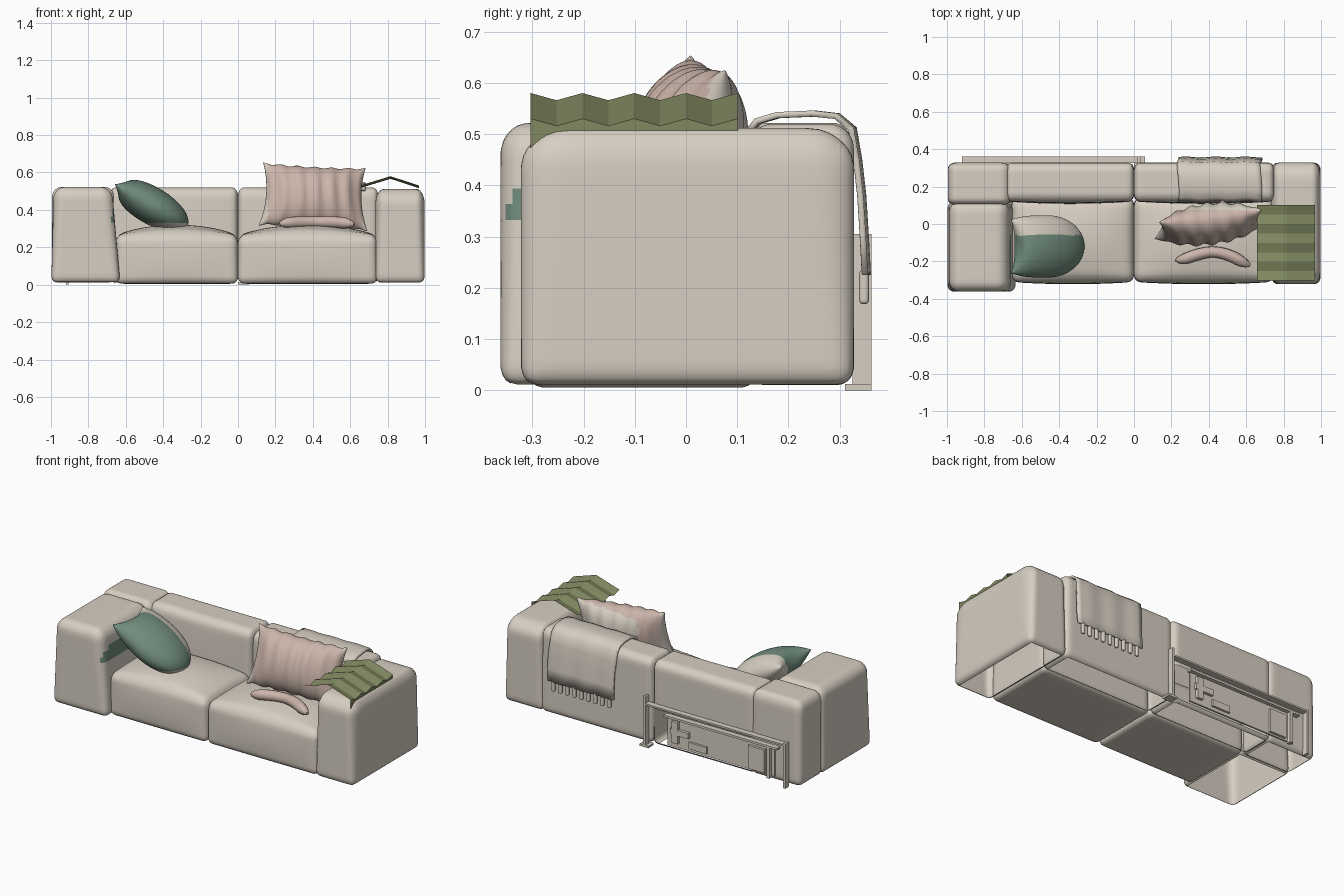
import bpy, bmesh, math
from mathutils import Vector, Matrix, Euler

if "Cube" in bpy.data.objects:
    bpy.data.objects.remove(bpy.data.objects["Cube"])


def material(name, rgb):
    m = bpy.data.materials.new(name)
    m.diffuse_color = (*rgb, 1)
    m.use_nodes = True
    m.node_tree.nodes["Principled BSDF"].inputs["Base Color"].default_value = m.diffuse_color
    return m


CREAM = material("cream fabric", (0.68, 0.62, 0.54))
PINK = material("pink fabric", (0.60, 0.46, 0.40))
GREEN = material("sage fabric", (0.16, 0.26, 0.20))
OLIVE = material("olive fabric", (0.22, 0.25, 0.12))


def finish(name, bm, mats=(CREAM,), second=None, smooth=True):
    """Turn a bmesh into an object; faces where second(centre) holds use the second material."""
    for f in bm.faces:
        f.smooth = smooth
        if second and second(f.calc_center_median()):
            f.material_index = 1
    me = bpy.data.meshes.new(name)
    bm.to_mesh(me)
    bm.free()
    for m in mats:
        me.materials.append(m)
    ob = bpy.data.objects.new(name, me)
    bpy.context.collection.objects.link(ob)
    return ob


def soft_box(name, lo, hi, r, deform=None, open_at=None, mats=(CREAM,), second=None, low_r=0.035):
    """Upholstered block: rounded box with its grid packed towards the edges."""
    lo, hi = Vector(lo), Vector(hi)
    mid, half = (lo + hi) / 2, (hi - lo) / 2
    bm = bmesh.new()
    bmesh.ops.create_cube(bm, size=2)
    bmesh.ops.subdivide_edges(bm, edges=bm.edges[:], cuts=23, use_grid_fill=True)
    for v in bm.verts:
        u = Vector([math.sin(max(-1, min(1, c)) * math.pi / 2) for c in v.co])
        t = (u.z + 1) / 2
        rr = [min(a, low_r) * (1 - t) + a * t for a in r]
        p = Vector([u[i] * half[i] for i in range(3)])
        inner = Vector([max(rr[i] - half[i], min(half[i] - rr[i], p[i])) for i in range(3)])
        d = Vector([(p[i] - inner[i]) / rr[i] for i in range(3)])
        if d.length > 1e-6:
            d.normalize()
        q = inner + Vector([d[i] * rr[i] for i in range(3)])
        if deform:
            q = deform(q, q.x / half.x, q.y / half.y, q.z / half.z)
        v.co = mid + q
    bm.normal_update()
    if open_at:
        dead = [f for f in bm.faces if open_at(f.calc_center_median(), f.normal)]
        bmesh.ops.delete(bm, geom=dead, context='FACES')
    return finish(name, bm, mats, second)


def box(name, lo, hi):
    bm = bmesh.new()
    bmesh.ops.create_cube(bm, size=1)
    lo, hi = Vector(lo), Vector(hi)
    for v in bm.verts:
        v.co = Vector([(lo[i] + hi[i]) / 2 + v.co[i] * (hi[i] - lo[i]) for i in range(3)])
    return finish(name, bm, smooth=False)


def sheet(name, rows, mat, smooth, thick=0):
    """Cloth surface through rows of points."""
    bm = bmesh.new()
    vs = [[bm.verts.new(p) for p in row] for row in rows]
    for a, b in zip(vs, vs[1:]):
        for i in range(len(a) - 1):
            bm.faces.new((a[i], a[i + 1], b[i + 1], b[i]))
    bmesh.ops.recalc_face_normals(bm, faces=bm.faces[:])
    ob = finish(name, bm, (mat,), smooth=smooth)
    if thick:
        s = ob.modifiers.new("thickness", 'SOLIDIFY')
        s.thickness = thick
        s.offset = 0
    return ob


def pillow(name, matrix, w, h, t, shape, mats, second, n=40):
    """Cushion: two puffed grids sewn along the rim; shape(u, v) gives width, height, puff factors."""
    bm = bmesh.new()
    for side in (-1, 1):
        g = []
        for j in range(n + 1):
            row = []
            for i in range(n + 1):
                u = math.sin((2 * i / n - 1) * math.pi / 2)
                v = math.sin((2 * j / n - 1) * math.pi / 2)
                fx, fz, fy = shape(u, v)
                puff = max(0, (1 - u * u) * (1 - v * v)) ** 0.5
                row.append(bm.verts.new(matrix @ Vector((u * w * fx, side * t * puff * fy, v * h * fz))))
            g.append(row)
        for j in range(n):
            for i in range(n):
                q = (g[j][i], g[j][i + 1], g[j + 1][i + 1], g[j + 1][i])
                bm.faces.new(q if side < 0 else q[::-1])
    bmesh.ops.remove_doubles(bm, verts=bm.verts[:], dist=1e-5)
    return finish(name, bm, mats, second)


def no_bottom(c, n):
    return n.z < -0.95


# arms and rear corner, open underneath
def lean(q, u, v, w):
    q.x -= (w + 1) * 0.022 * (u + 1) / 2 - (w + 1) * 0.006 * (1 - u) / 2
    return q


soft_box("left_arm", (-0.998, -0.362, 0.01), (-0.63, 0.12, 0.522), (0.07, 0.055, 0.065), lean, no_bottom,
         (CREAM, GREEN), lambda c: c.x > -0.69 and c.z > 0.33
         and ((c.y + 0.2) / 0.155) ** 2 + ((c.z - 0.33) / 0.1) ** 2 < 1)
soft_box("rear_corner", (-0.995, 0.10, 0.01), (-0.66, 0.328, 0.522), (0.05, 0.04, 0.06), None, no_bottom)
soft_box("right_arm", (0.735, -0.322, 0.01), (0.998, 0.328, 0.512), (0.045, 0.09, 0.085), None, no_bottom)


# seat cushions with a crown
def crown(q, u, v, w):
    if w > 0:
        q.z += 0.055 * w * (1 - abs(u) ** 2.2) * (1 - 0.75 * v * v)
    q.y -= 0.012 * (1 - u * u) * (1 - w * w) * (v < -0.9)
    return q


soft_box("left_seat", (-0.655, -0.31, 0.005), (0.0, 0.14, 0.265), (0.04, 0.05, 0.05), crown)
soft_box("right_seat", (0.0, -0.31, 0.005), (0.745, 0.14, 0.265), (0.04, 0.05, 0.05), crown)


# backrest halves; the left one is open behind the rear panel
def belly(q, u, v, w):
    if v < -0.5:
        q.y -= 0.012 * (1 - u * u) * (1 - w * w)
    return q


soft_box("left_backrest", (-0.685, 0.12, 0.01), (0.0, 0.328, 0.52), (0.03, 0.05, 0.05), belly,
         lambda c, n: n.z < -0.95 or (n.y > 0.9 and c.z < 0.24))
soft_box("right_backrest", (0.0, 0.12, 0.01), (0.75, 0.328, 0.52), (0.03, 0.05, 0.05), belly, no_bottom)

# rear service panel: frame, recessed board and raised pieces
for n, lo, hi in (
        ("panel_top_rail", (-0.92, 0.325, 0.255), (0.035, 0.362, 0.265)),
        ("panel_inner_post", (0.02, 0.325, 0.0), (0.035, 0.362, 0.305)),
        ("panel_outer_post", (-0.92, 0.325, 0.0), (-0.905, 0.362, 0.27)),
        ("panel_foot", (0.0, 0.31, 0.0), (0.06, 0.362, 0.012)),
        ("panel_board", (-0.83, 0.325, 0.04), (-0.11, 0.335, 0.22)),
        ("board_top_trim", (-0.86, 0.325, 0.215), (-0.10, 0.358, 0.228)),
        ("board_post", (-0.81, 0.33, 0.03), (-0.79, 0.358, 0.22)),
        ("board_door", (-0.77, 0.33, 0.05), (-0.66, 0.35, 0.19)),
        ("board_step", (-0.26, 0.33, 0.12), (-0.14, 0.352, 0.155)),
        ("board_step_upright", (-0.19, 0.33, 0.07), (-0.15, 0.352, 0.2)),
        ("board_block", (-0.38, 0.33, 0.06), (-0.26, 0.348, 0.1))):
    box(n, lo, hi)

# throw over the back, with tassels
drape = [(0.125, 0.505), (0.14, 0.525), (0.18, 0.537), (0.25, 0.54), (0.295, 0.535), (0.325, 0.51),
         (0.335, 0.45), (0.343, 0.38), (0.348, 0.30), (0.352, 0.225)]
sheet("back_throw", [[(0.235 + 0.445 * i / 16 + 0.006 * math.sin(k), y + 0.003 * math.sin(i * 1.1), z)
                      for i in range(17)] for k, (y, z) in enumerate(drape)], CREAM, True, 0.012)
for i in range(9):
    x = 0.26 + 0.047 * i
    soft_box("tassel", (x, 0.338, 0.168), (x + 0.022, 0.357, 0.235), (0.008, 0.008, 0.008), low_r=0.008)

# pleated blanket on the right arm
section = [(0.658, 0.532), (0.815, 0.58), (0.968, 0.53), (0.968, 0.44)]
sheet("pleated_blanket", [[(x, -0.303 + 0.0505 * i, z - (i % 2) * 0.014) for x, z in section]
                          for i in range(9)], OLIVE, False)


# pink gathered cushion
def gathered(u, v):
    return (1 - 0.10 * (1 - v * v) - 0.03 * v,
            1 - 0.06 * (1 - u * u) + 0.025 * math.cos(19 * u),
            1 + 0.09 * math.cos(19 * u + 0.8 * v) * (1 - 0.3 * v * v))


place = Matrix.Translation((0.405, 0.0, 0.47)) @ Euler((math.radians(-14), math.radians(3), math.radians(7))).to_matrix().to_4x4()
pillow("pink_cushion", place, 0.285, 0.17, 0.105, gathered, (CREAM, PINK),
       lambda c: 0.16 < c.x < 0.665 and c.y < 0.075)

# soft bow lying in front of the pink cushion
cu = bpy.data.curves.new("pink_bow", 'CURVE')
cu.dimensions = '3D'
cu.bevel_depth = 0.032
cu.bevel_resolution = 4
sp = cu.splines.new('NURBS')
path = [(0.225, -0.19, 0.325, 0.3), (0.25, -0.195, 0.33, 0.9), (0.33, -0.165, 0.335, 1.0), (0.42, -0.145, 0.335, 0.9),
        (0.51, -0.165, 0.335, 1.0), (0.59, -0.21, 0.328, 0.95), (0.62, -0.22, 0.322, 0.3)]
sp.points.add(len(path) - 1)
for p, (x, y, z, r) in zip(sp.points, path):
    p.co = (x, y, z, 1)
    p.radius = r
sp.use_endpoint_u = True
sp.order_u = 3
cu.use_fill_caps = True
cu.materials.append(PINK)
bpy.context.collection.objects.link(bpy.data.objects.new("pink_bow", cu))


# green eared cushion leaning on the left arm
def eared(u, v):
    ear = 0.0 if v < 0 else v ** 3
    round_end = math.sqrt(1 - 0.75 * v * v) if v < 0 else 1
    return (1.15 - 0.17 * ear) * round_end, 1 - 0.18 * (1 - u * u) * ear - 0.12 * u * u * (v < 0), 1


axes = Matrix(((0, -0.5, -0.86), (1, 0, 0), (0, -0.86, 0.5))).to_4x4()
pillow("eared_cushion", Matrix.Translation((-0.465, -0.12, 0.425)) @ axes, 0.145, 0.225, 0.10, eared,
       (CREAM, GREEN), lambda c: c.y < -0.06 and c.z > 0.33)
